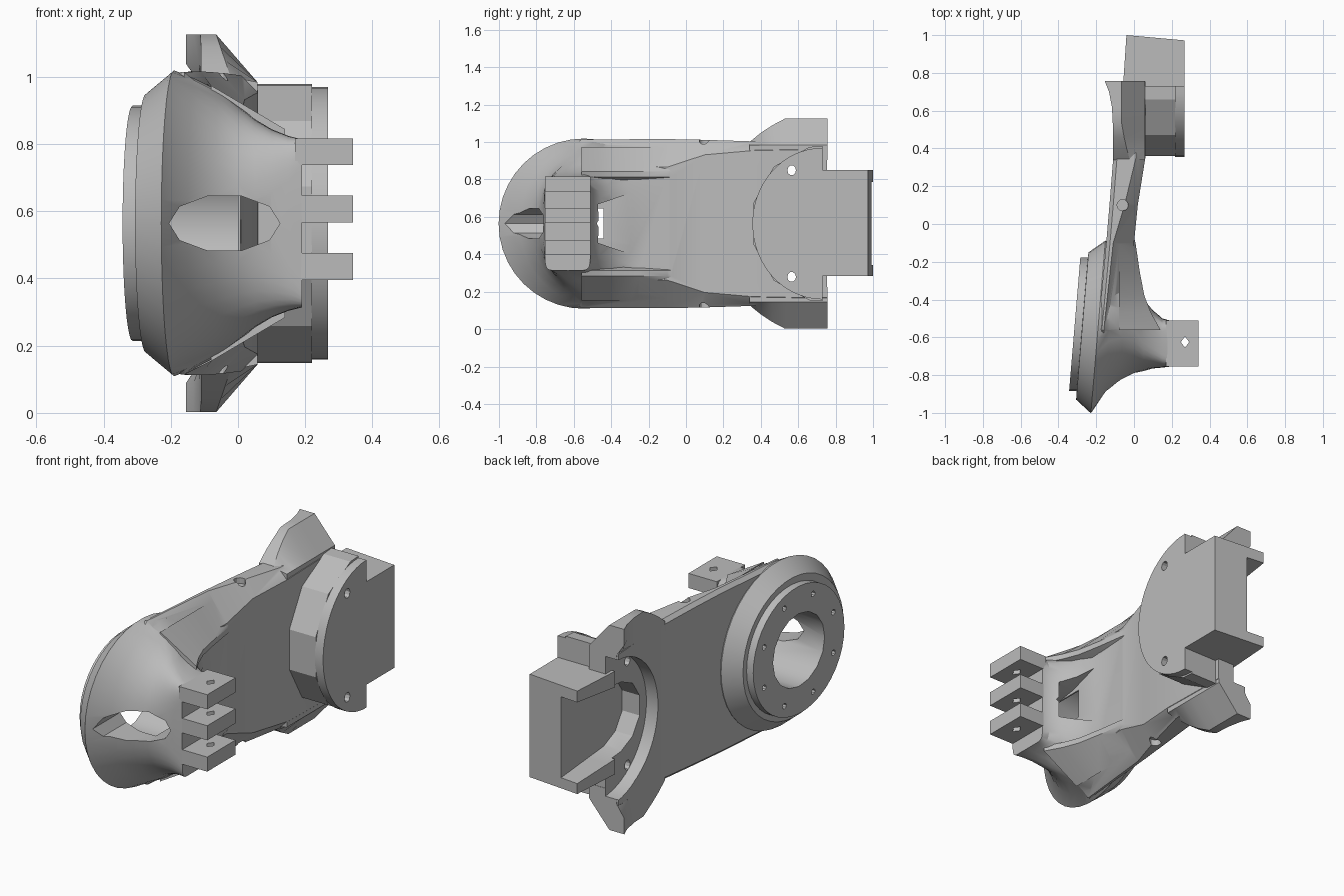
import bpy, bmesh, math
from mathutils import Vector

MID = 0.564  # height of the symmetry plane

old = bpy.data.objects.get("Cube")
if old:
    bpy.data.objects.remove(old, do_unlink=True)

grey = bpy.data.materials.new("plain grey")
grey.use_nodes = True
grey.diffuse_color = (0.5, 0.5, 0.5, 1)
grey.node_tree.nodes["Principled BSDF"].inputs["Base Color"].default_value = (0.5, 0.5, 0.5, 1)


def loft(name, rings):
    """Skin a list of equal-length point rings and cap both ends."""
    bm = bmesh.new()
    rows = [[bm.verts.new(p) for p in ring] for ring in rings]
    n = len(rows[0])
    for a, b in zip(rows, rows[1:]):
        for i in range(n):
            j = (i + 1) % n
            bm.faces.new((a[i], a[j], b[j], b[i]))
    bm.faces.new(rows[0])
    bm.faces.new(rows[-1])
    bmesh.ops.recalc_face_normals(bm, faces=bm.faces)
    me = bpy.data.meshes.new(name)
    bm.to_mesh(me)
    bm.free()
    me.materials.append(grey)
    ob = bpy.data.objects.new(name, me)
    bpy.context.collection.objects.link(ob)
    return ob


def prism(name, pts, axis, lo, hi):
    """Extrude a 2D outline along an axis; the other two axes keep x,y,z order."""
    def place(p, t):
        v = list(p)
        v.insert("xyz".index(axis), t)
        return Vector(v)
    return loft(name, [[place(p, t) for p in pts] for t in (lo, hi)])


def rect(a, b, c, d):
    return [(a, c), (b, c), (b, d), (a, d)]


def oval(c, d, rc, rd, n, start=0.0, sweep=2 * math.pi):
    steps = n if sweep > 6 else n - 1
    return [(c + rc * math.cos(start + sweep * i / steps),
             d + rd * math.sin(start + sweep * i / steps)) for i in range(n)]


def combine(target, tool, op, keep=False):
    mod = target.modifiers.new(op.lower(), "BOOLEAN")
    mod.operation, mod.solver, mod.object = op, "EXACT", tool
    bpy.context.view_layer.objects.active = target
    bpy.ops.object.modifier_apply(modifier=mod.name)
    if not keep:
        bpy.data.objects.remove(tool, do_unlink=True)


def superoval(x, yc, ry, rz, power, n=40):
    """Cross-section of the head; the flange end leans with the arm."""
    lean = 0.084 * min(1, max(0, -x / 0.19))
    ring = []
    for i in range(n):
        a = 2 * math.pi * i / n
        c, s = math.cos(a), math.sin(a)
        y = yc + ry * math.copysign(abs(c) ** power, c)
        z = MID + rz * math.copysign(abs(s) ** power, s)
        ring.append((x + lean * (y + 0.545), y, z))
    return ring


# Head: flange, cone and flare narrowing to the hinge block
arm = loft("arm_shell", [superoval(*s) for s in (
    (-0.315, -0.53, 0.353, 0.35, 1), (-0.275, -0.53, 0.353, 0.35, 1),
    (-0.274, -0.54, 0.39, 0.385, 1), (-0.19, -0.545, 0.457, 0.455, 1),
    (-0.13, -0.50, 0.39, 0.43, 1), (-0.06, -0.50, 0.33, 0.395, 1),
    (0.0, -0.535, 0.26, 0.35, 0.95), (0.05, -0.585, 0.195, 0.31, 0.8),
    (0.10, -0.61, 0.155, 0.28, 0.6), (0.15, -0.63, 0.13, 0.26, 0.4),
    (0.19, -0.633, 0.122, 0.25, 0.2))])


# Long flat arm, bevelled more deeply near the head
def arm_section(y, x0, x1, h, cx, cz):
    half = [(x0, h - 0.02), (x0 + 0.02, h), (x1 - cx, h), (x1, h - cz)]
    return ([(x, y, MID + z) for x, z in half]
            + [(x, y, MID - z) for x, z in reversed(half)])


plate = loft("plate", [arm_section(*s) for s in (
    (-0.78, -0.195, -0.07, 0.27, 0.08, 0.1), (-0.56, -0.19, 0.0, 0.45, 0.16, 0.13),
    (-0.1, -0.147, 0.0, 0.452, 0.11, 0.15), (0.1, -0.13, 0.02, 0.448, 0.07, 0.08),
    (0.35, -0.11, 0.06, 0.44, 0.05, 0.05), (0.6, -0.11, 0.06, 0.435, 0.04, 0.04),
    (0.755, -0.12, 0.06, 0.435, 0.04, 0.04))])
combine(arm, plate, "UNION")


# Flared wings above and below the far end; the tip kicks inwards at the back
def wing_section(y, h, kick, side):
    k = 0.045 * kick
    pts = [(-0.11, 0.41), (-0.11 - k, 0.43 + 0.045 * h), (-0.11 - k, 0.43 + 0.132 * h),
           (-0.02 - 0.045 * h, 0.43 + 0.132 * h), (0.058, 0.42), (0.058, 0.34), (-0.1, 0.34)]
    return [(x, y, MID + side * z) for x, z in pts]


for side in (1, -1):
    wing = loft("wing", [wing_section(*s, side) for s in (
        (0.34, 0.05, 0), (0.40, 0.42, 0), (0.46, 0.72, 0), (0.53, 1, 0.05),
        (0.62, 1, 0.15), (0.70, 1, 0.5), (0.757, 1, 1))])
    combine(arm, wing, "UNION")

    # Curved ribs running from the hinge block down to the arm
    rib = loft("rib", [[(-0.08, y, MID + side * 0.2), (tip, y, MID + side * 0.25),
                        (tip, y, MID + side * 0.28), (-0.08, y, MID + side * 0.41)]
                       for y, tip in ((-0.56, 0.14), (-0.47, 0.09), (-0.38, 0.055),
                                      (-0.25, 0.03), (-0.1, 0.008), (0.0, -0.02))])
    combine(arm, rib, "UNION")

# Bore, bolt holes and the slot under the hinge bridge
combine(arm, prism("bore", oval(-0.53, MID, 0.2, 0.2, 16), "x", -0.6, 0.0), "DIFFERENCE")
for i in range(8):
    a = math.pi / 4 * (i + 0.5)
    hole = oval(-0.53 + 0.29 * math.cos(a), MID + 0.29 * math.sin(a), 0.015, 0.015, 8)
    combine(arm, prism("bolt", hole, "x", -0.5, -0.26), "DIFFERENCE")
combine(arm, prism("slot", oval(-0.04, MID, 0.165, 0.085, 10), "y", -1.2, -0.44), "DIFFERENCE")
gap = loft("gap", [[(x, y, MID + z) for x, z in rect(0.008, 0.115, -h, h)]
                   for y, h in ((-0.6, 0.08), (-0.48, 0.1), (-0.1, 0.23))])
combine(arm, gap, "DIFFERENCE")

# Small side holes in the arm edges
for z in (0.08, 0.98):
    combine(arm, prism("pin", oval(-0.06, 0.1, 0.03, 0.03, 12), "z", z, z + 0.07), "DIFFERENCE")

# Shallow half-round seat sunk in the arm
seat = oval(0.78, MID, 0.38, 0.385, 24, math.pi / 2, math.pi)
combine(arm, prism("seat", seat, "x", -0.4, -0.04), "DIFFERENCE")

# Faceted mount with a rounded cover
half = [(0.73, 0.415), (0.66, 0.41), (0.47, 0.305), (0.36, 0.11)]
facets = [(y, MID + z) for y, z in half] + [(y, MID - z) for y, z in reversed(half)]
mount = prism("mount_base", facets, "x", 0.055, 0.22)
cover_outline = oval(0.73, MID, 0.375, 0.405, 28, math.pi / 2, math.pi)
cover = prism("mount_cover", cover_outline, "x", 0.218, 0.268)

# End block with a slanted back
block = prism("end_block", [(-0.06, 0.70), (0.268, 0.70), (0.268, 0.972), (-0.04, 1.0)],
              "z", 0.285, 0.85)

# Long pocket with a rounded inner end, open at the back between two thin flanges
pocket_outline = [(1.2, 0.325), (1.2, 0.805), (0.62, 0.755), (0.52, 0.71), (0.46, 0.62),
                  (0.46, 0.51), (0.52, 0.42), (0.62, 0.375)]
pocket = prism("pocket", pocket_outline, "x", -0.5, 0.065)
for part in (arm, mount, block):
    combine(part, pocket, "DIFFERENCE", keep=True)
bpy.data.objects.remove(pocket, do_unlink=True)

# Screw holes through the mount
for side in (1, -1):
    screw = prism("screw", oval(0.565, MID + side * 0.285, 0.023, 0.027, 10), "x", -0.5, 0.5)
    for part in (arm, mount, cover):
        combine(part, screw, "DIFFERENCE", keep=True)
    bpy.data.objects.remove(screw, do_unlink=True)

# Hinge fingers with pin holes
for i, z in enumerate((0.395, 0.567, 0.737)):
    finger = prism(f"hinge_finger_{i + 1}", rect(0.17, 0.342, -0.755, -0.51), "z", z, z + 0.08)
    combine(finger, prism("pin", oval(0.27, -0.625, 0.022, 0.03, 4), "z", 0.2, 1), "DIFFERENCE")

# Smooth the curved parts, keeping crisp edges
bpy.ops.object.select_all(action="DESELECT")
for ob in (arm, cover):
    ob.select_set(True)
bpy.context.view_layer.objects.active = arm
bpy.ops.object.shade_smooth_by_angle(angle=math.radians(30))
